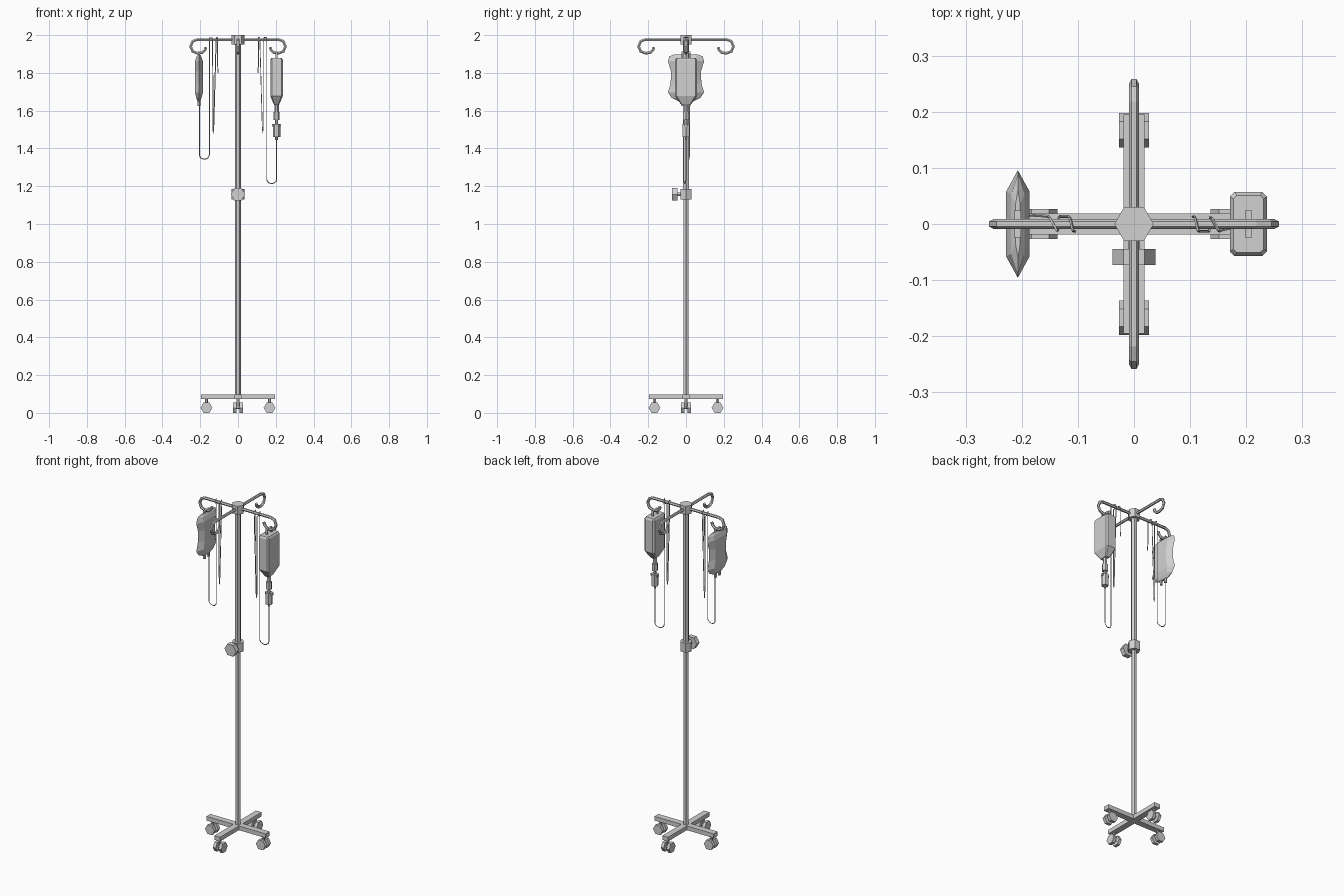
import bpy, bmesh, math
from mathutils import Matrix, Vector

cube = bpy.data.objects.get("Cube")
if cube:
    bpy.data.objects.remove(cube, do_unlink=True)

grey = bpy.data.materials.new("plain grey")
grey.use_nodes = True
grey.diffuse_color = (0.64, 0.64, 0.64, 1)
grey.node_tree.nodes["Principled BSDF"].inputs["Base Color"].default_value = (0.64, 0.64, 0.64, 1)


def finish(name, bm):
    bmesh.ops.recalc_face_normals(bm, faces=bm.faces)
    mesh = bpy.data.meshes.new(name)
    bm.to_mesh(mesh)
    bm.free()
    mesh.materials.append(grey)
    obj = bpy.data.objects.new(name, mesh)
    bpy.context.collection.objects.link(obj)


def box(name, center, size):
    bm = bmesh.new()
    bmesh.ops.create_cube(bm, size=1, matrix=Matrix.Translation(center) @ Matrix.Diagonal((*size, 1)))
    finish(name, bm)


def prism(name, start, end, radius):
    """Six-sided bar between two points, corners to the sides."""
    a, b = Vector(start), Vector(end)
    aim = (b - a).to_track_quat('Z', 'Y').to_matrix().to_4x4()
    place = Matrix.Translation((a + b) / 2) @ aim @ Matrix.Rotation(math.pi / 2, 4, 'Z')
    bm = bmesh.new()
    bmesh.ops.create_cone(bm, cap_ends=True, segments=6, radius1=radius, radius2=radius,
                          depth=(b - a).length, matrix=place)
    finish(name, bm)


def loft(name, rings):
    bm = bmesh.new()
    loops = [[bm.verts.new(p) for p in ring] for ring in rings]
    n = len(loops[0])
    for low, high in zip(loops, loops[1:]):
        for i in range(n):
            bm.faces.new((low[i], low[(i + 1) % n], high[(i + 1) % n], high[i]))
    bm.faces.new(loops[0])
    bm.faces.new(loops[-1])
    finish(name, bm)


def tube(name, points, radius, resolution):
    curve = bpy.data.curves.new(name, 'CURVE')
    curve.dimensions = '3D'
    curve.bevel_depth = radius
    curve.bevel_resolution = resolution
    curve.use_fill_caps = True
    spline = curve.splines.new('POLY')
    spline.points.add(len(points) - 1)
    for p, co in zip(spline.points, points):
        p.co = (*co, 1)
    spline.use_smooth = False
    curve.materials.append(grey)
    obj = bpy.data.objects.new(name, curve)
    bpy.context.collection.objects.link(obj)
    bpy.ops.object.select_all(action='DESELECT')
    obj.select_set(True)
    bpy.context.view_layer.objects.active = obj
    bpy.ops.object.convert(target='MESH')


# Crossed base beams
box("base_beam_side", (0, 0, 0.085), (0.39, 0.037, 0.025))
box("base_beam_front", (0, 0, 0.085), (0.037, 0.39, 0.025))

# Casters and hooked arms, one set in each direction
hook = [(0.217, 1.976), (0.24, 1.967), (0.251, 1.94), (0.24, 1.914),
        (0.215, 1.904), (0.19, 1.907), (0.174, 1.922), (0.171, 1.936)]
WZ = 0.027
for i, side in enumerate(("left", "back", "right", "front")):
    spin = Matrix.Rotation(i * math.pi / 2, 3, 'Z')
    at = lambda x, y, z: spin @ Vector((x, y, z))
    prism(side + "_caster_stem", at(0.167, 0, WZ), at(0.167, 0, 0.08), 0.008)
    prism(side + "_caster_axle", at(0.167, -0.012, WZ), at(0.167, 0.012, WZ), 0.008)
    for k, s in (("a", -1), ("b", 1)):
        prism(side + "_wheel_" + k, at(0.167, s * 0.009, WZ), at(0.167, s * 0.027, WZ), 0.031)
    tube(side + "_hook_arm", [at(0, 0, 1.976)] + [at(x, 0, z) for x, z in hook], 0.0085, 1)

# Pole, height clamp and top hub
prism("lower_pole", (0, 0, 0.08), (0, 0, 1.16), 0.015)
prism("upper_pole", (0, 0, 1.16), (0, 0, 1.96), 0.017)
prism("clamp_collar", (0, 0, 1.13), (0, 0, 1.184), 0.034)
prism("clamp_screw", (0, -0.02, 1.157), (0, -0.05, 1.157), 0.01)
prism("clamp_knob", (0, -0.045, 1.157), (0, -0.073, 1.157), 0.038)
prism("top_hub", (0, 0, 1.95), (0, 0, 2.0), 0.035)

BX, SX = 0.204, -0.207


# Loop that hangs a pouch on its hook
def hanger(name, x):
    for k, s in (("a", -1), ("b", 1)):
        box(name + "_leg_" + k, (x, s * 0.02, 1.89), (0.012, 0.008, 0.03))
    box(name + "_bar", (x, 0, 1.908), (0.012, 0.048, 0.008))


hanger("box_pouch_hanger", BX)
hanger("soft_pouch_hanger", SX)


# Boxy fluid pouch with chamfered corners, narrowing to its outlet
def chamfered(hx, hy, z, c):
    ring = []
    for sx, sy in ((1, 1), (-1, 1), (-1, -1), (1, -1)):
        pair = [(BX + sx * hx, sy * (hy - c), z), (BX + sx * (hx - c), sy * hy, z)]
        ring += pair if sx * sy > 0 else pair[::-1]
    return ring


loft("box_pouch", [chamfered(0.013, 0.024, 1.63, 0.004), chamfered(0.033, 0.057, 1.677, 0.008),
                   chamfered(0.033, 0.057, 1.87, 0.008), chamfered(0.027, 0.051, 1.88, 0.006)])

# Drip chamber below the boxy pouch
for name, top, bottom, r in (("outlet_neck", 1.635, 1.585, 0.012), ("outlet_collar", 1.592, 1.55, 0.017),
                             ("drip_spike", 1.555, 1.525, 0.008), ("drip_chamber", 1.53, 1.46, 0.02),
                             ("drip_outlet", 1.465, 1.445, 0.007)):
    prism(name, (BX, 0, bottom), (BX, 0, top), r)
box("drip_vent", (BX, 0, 1.522), (0.046, 0.014, 0.014))

# Soft pouch, lens shaped in section with pinched sides
profile = [(1.648, 0.036, 0.006), (1.668, 0.076, 0.014), (1.697, 0.096, 0.021), (1.745, 0.081, 0.021),
           (1.81, 0.08, 0.021), (1.862, 0.096, 0.021), (1.888, 0.088, 0.012), (1.898, 0.06, 0.004)]
loft("soft_pouch", [[(SX, w, z), (SX - t, w * 0.6, z), (SX - t, -w * 0.6, z),
                     (SX, -w, z), (SX + t, -w * 0.6, z), (SX + t, w * 0.6, z)] for z, w, t in profile])
for k, s in (("a", -1), ("b", 1)):
    prism("soft_pouch_port_" + k, (SX, s * 0.018, 1.625), (SX, s * 0.018, 1.665), 0.008)


# Flexible lines: U bend, once around the arm, slack loop, over again, loose end
def line(name, s, x, y, top, low):
    mid, half = (x + 0.152) / 2, (x - 0.152) / 2
    path = [(x, y, top)]
    for i in range(7):
        a = math.pi * i / 6
        path.append((mid + half * math.cos(a), y + (-0.013 - y) * i / 6, low + 0.022 - 0.022 * math.sin(a)))
    path += [(0.152, -0.013, 1.965), (0.15, -0.011, 1.987), (0.138, 0.011, 1.987), (0.136, 0.012, 1.966),
             (0.134, -0.012, 1.964), (0.133, -0.013, 1.5), (0.131, -0.013, 1.48), (0.129, -0.013, 1.5),
             (0.116, -0.013, 1.965), (0.114, -0.011, 1.987), (0.109, 0.011, 1.987),
             (0.108, 0.013, 1.965), (0.108, 0.013, 1.84), (0.105, 0.013, 1.8)]
    tube(name, [(s * px, s * py, pz) for px, py, pz in path], 0.0026, 0)


line("left_line", 1, BX, 0, 1.45, 1.214)
line("right_line", -1, -SX - 0.003, -0.018, 1.635, 1.343)
